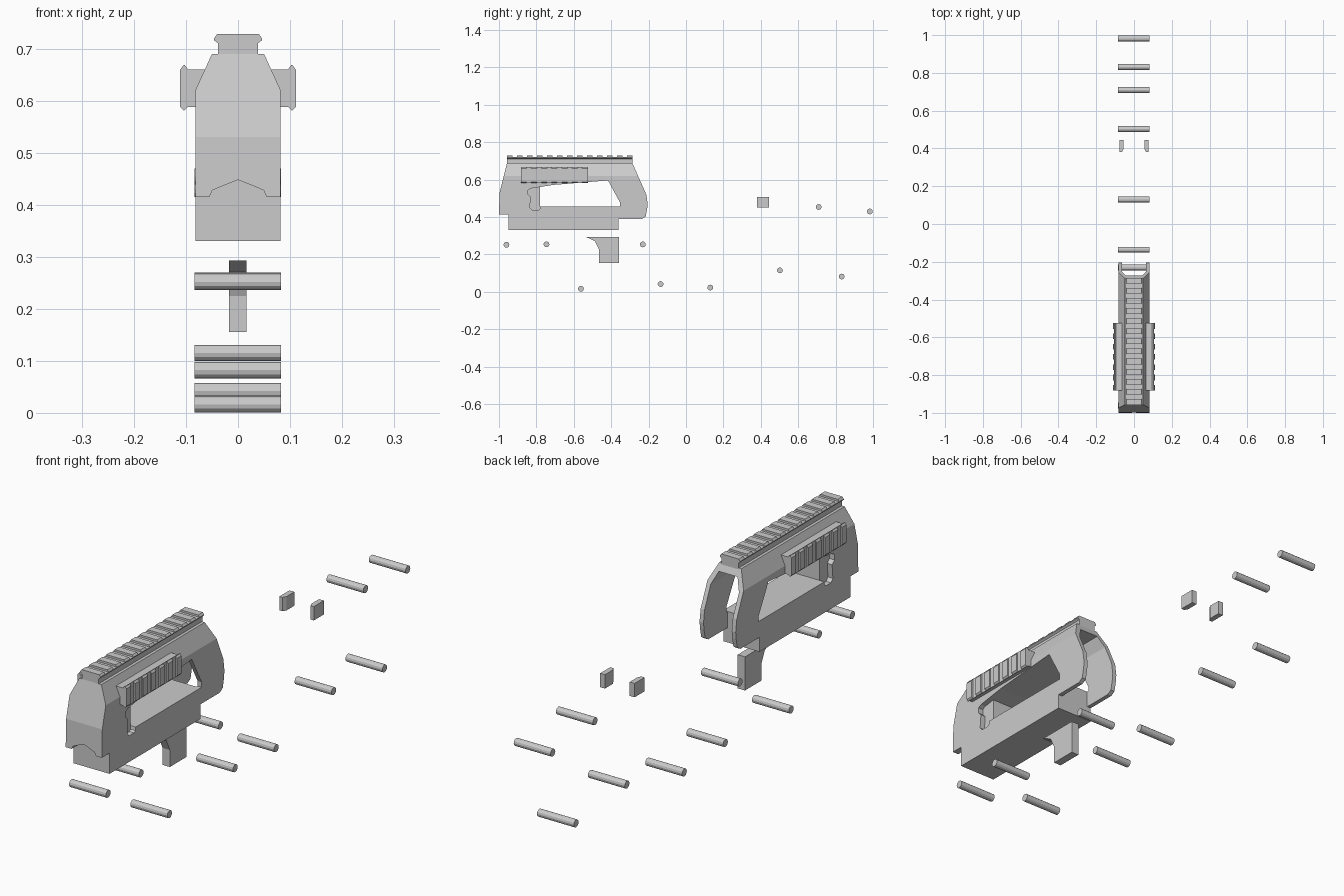
import bpy, bmesh, math

if "Cube" in bpy.data.objects:
    bpy.data.objects.remove(bpy.data.objects["Cube"])


def prism(name, pts, axis, a, b):
    """Extrude a 2D profile: axis 'X' takes (y, z) points, axis 'Y' takes (x, z) points."""
    bm = bmesh.new()
    co = (lambda p, t: (t, p[0], p[1])) if axis == 'X' else (lambda p, t: (p[0], t, p[1]))
    lo = [bm.verts.new(co(p, a)) for p in pts]
    hi = [bm.verts.new(co(p, b)) for p in pts]
    bm.faces.new(lo)
    bm.faces.new(hi)
    n = len(pts)
    for i in range(n):
        bm.faces.new((lo[i], lo[(i + 1) % n], hi[(i + 1) % n], hi[i]))
    bmesh.ops.recalc_face_normals(bm, faces=bm.faces)
    me = bpy.data.meshes.new(name)
    bm.to_mesh(me)
    bm.free()
    ob = bpy.data.objects.new(name, me)
    bpy.context.collection.objects.link(ob)
    return ob


def boolean(ob, cutter, op):
    """Apply a boolean and delete the cutter."""
    m = ob.modifiers.new("cut", 'BOOLEAN')
    m.object, m.operation, m.solver = cutter, op, 'EXACT'
    bpy.context.view_layer.objects.active = ob
    bpy.ops.object.modifier_apply(modifier=m.name)
    bpy.data.objects.remove(cutter)


def mirrored(pts):
    return pts + [(-x, z) for x, z in reversed(pts) if x != 0]


def rect(a0, b0, a1, b1):
    return [(a0, b0), (a1, b0), (a1, b1), (a0, b1)]


# Body: side profile intersected with the tapered cross-section
body = prism("body_shell", [
    (-1, .415), (-.95, .415), (-.95, .33), (-.36, .33), (-.36, .39), (-.235, .39),
    (-.216, .402), (-.208, .44), (-.205, .47), (-.212, .52), (-.287, .69),
    (-.957, .69), (-.997, .53)], 'X', -.2, .2)
section = mirrored([(.082, .2), (.082, .62), (.05, .69)])
boolean(body, prism("section", section, 'Y', -1.2, 0), 'INTERSECT')

# Side window with finger-shaped front end
window = [(-.845, .545), (-.83, .553), (-.71, .572), (-.417, .596), (-.353, .478), (-.353, .457),
          (-.78, .457), (-.782, .443), (-.79, .437), (-.822, .437), (-.835, .45),
          (-.83, .508), (-.845, .522)]
boolean(body, prism("window", window, 'X', -.3, .3), 'DIFFERENCE')

# Open rear end between the two arms
cavity = prism("cavity", [(-.42, .457), (-.36, .457), (-.36, .2), (0, .2), (0, .66), (-.42, .66)],
               'X', -.2, .2)
inner = mirrored([(.064, .1), (.064, .61), (.038, .67)])
boolean(cavity, prism("inner", inner, 'Y', -1, .1), 'INTERSECT')
boolean(body, cavity, 'DIFFERENCE')

# Arched notch under the front overhang
notch = mirrored([(.083 * .66, .3), (.055, .415), (.049, .428), (0, .448)][:3])
notch.insert(3, (0, .448))
boolean(body, prism("notch", notch, 'Y', -1.1, -.95), 'DIFFERENCE')

# Recessed block behind the finger cut-out
prism("front_core", rect(-.87, .425, -.781, .58), 'X', -.06, .06)

# Top rail with teeth
prism("top_rail", mirrored([(.038, .68), (.038, .71), (.046, .716), (.046, .72)]), 'Y', -.957, -.285)
for i in range(13):
    y = -.957 + i * .0535
    prism("top_rail_tooth", mirrored([(.046, .717), (.046, .72), (.04, .728)]), 'Y', y, y + .03)

# Side rails with teeth
for s, side in ((1, "right"), (-1, "left")):
    base = [(.06, .588), (.096, .588), (.103, .581), (.105, .581),
            (.105, .669), (.103, .669), (.096, .66), (.06, .66)]
    tooth = [(.104, .581), (.111, .588), (.111, .66), (.104, .669)]
    prism(side + "_rail", [(s * x, z) for x, z in base], 'Y', -.882, -.525)
    for i in range(7):
        y = -.882 + i * .0545
        prism(side + "_rail_tooth", [(s * x, z) for x, z in tooth], 'Y', y, y + .03)

# Trigger
prism("trigger", [(-.533, .293), (-.358, .293), (-.358, .155), (-.465, .155), (-.465, .225),
                  (-.487, .272)], 'X', -.017, .016)

# Pair of loose side plates, chamfered at the front inner edge
for s in (1, -1):
    bm = bmesh.new()
    foot = [(.056, .445), (.078, .445), (.078, .38), (.064, .38), (.056, .395)]
    f = bm.faces.new([bm.verts.new((s * x, y, .45)) for x, y in foot])
    ext = bmesh.ops.extrude_face_region(bm, geom=[f])
    bmesh.ops.translate(bm, vec=(0, 0, .057),
                        verts=[v for v in ext["geom"] if isinstance(v, bmesh.types.BMVert)])
    bmesh.ops.recalc_face_normals(bm, faces=bm.faces)
    me = bpy.data.meshes.new("side_plate")
    bm.to_mesh(me)
    bm.free()
    bpy.context.collection.objects.link(bpy.data.objects.new("side_plate", me))

# Loose cross pins
R = .0155
pins = [(-.96, .252), (-.746, .254), (-.231, .254), (-.562, .0165), (-.136, .042), (.13, .023),
        (.502, .115), (.832, .082), (.709, .454), (.983, .43)]
for y, z in pins:
    prism("cross_pin", [(y + R * math.cos(a * math.tau / 12), z + R * math.sin(a * math.tau / 12))
                        for a in range(12)], 'X', -.084, .083)
